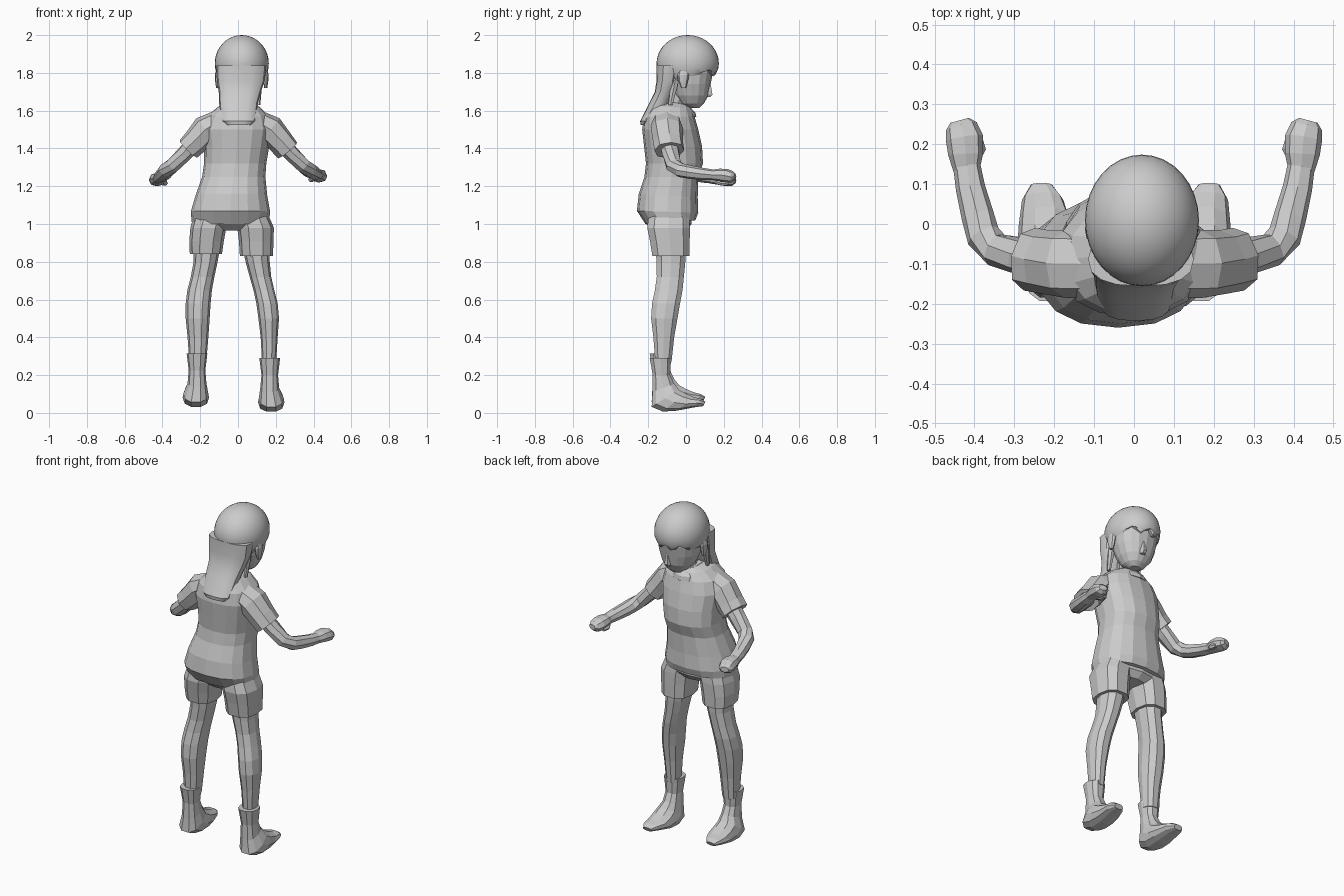
import bpy, bmesh
from math import sin, cos, pi, copysign
from mathutils import Vector


def skin(name, rings):
    """Bridge rings of points and cap both ends."""
    bm = bmesh.new()
    rows = [[bm.verts.new(p) for p in r] for r in rings]
    n = len(rows[0])
    for a, b in zip(rows, rows[1:]):
        for i in range(n):
            j = (i + 1) % n
            bm.faces.new((a[i], a[j], b[j], b[i]))
    bm.faces.new(rows[0])
    bm.faces.new(rows[-1])
    bmesh.ops.recalc_face_normals(bm, faces=bm.faces)
    return finish(name, bm)


def finish(name, bm):
    me = bpy.data.meshes.new(name)
    bm.to_mesh(me)
    bm.free()
    ob = bpy.data.objects.new(name, me)
    bpy.context.collection.objects.link(ob)
    return ob


def oval(n, power):
    for i in range(n):
        c, s = cos(2 * pi * i / n), sin(2 * pi * i / n)
        yield copysign(abs(c) ** power, c), copysign(abs(s) ** power, s)


def loft(name, secs, n=12, power=0.9, move=(0, 0, 0)):
    """Section = x min, x max, then (y, z) of its rear and its front point."""
    rings = []
    for x0, x1, ya, za, yb, zb in secs:
        mid = Vector(((x0 + x1) / 2, (ya + yb) / 2, (za + zb) / 2)) + Vector(move)
        u, v = Vector(((x1 - x0) / 2, 0, 0)), Vector((0, (yb - ya) / 2, (zb - za) / 2))
        rings.append([mid + u * c + v * s for c, s in oval(n, power)])
    return skin(name, rings)


def flat(x0, x1, y0, y1, z):
    return (x0, x1, y0, z, y1, z)


def tube(name, pts, n=8):
    """Point = x, y, z, half width, half height, swept along the path."""
    ps = [Vector(p[:3]) for p in pts]
    rings = []
    for i, p in enumerate(pts):
        t = (ps[min(i + 1, len(ps) - 1)] - ps[max(i - 1, 0)]).normalized()
        u = t.cross(Vector((0, 0, 1))).normalized()
        v = u.cross(t)
        rings.append([ps[i] + u * c * p[3] + v * s * p[4] for c, s in oval(n, 0.9)])
    return skin(name, rings)


# Shirt body with tilted hem
loft("shirt", [
    (-.245, .165, -.215, 1.0, .05, 1.02),
    (-.25, .17, -.26, 1.07, .065, 1.06),
    (-.225, .155, -.25, 1.16, .062, 1.14),
    flat(-.19, .145, -.22, .065, 1.25),
    flat(-.18, .15, -.212, .09, 1.32),
    flat(-.18, .165, -.222, .085, 1.41),
    flat(-.19, .18, -.232, .065, 1.50),
    flat(-.165, .165, -.222, .045, 1.57),
    (-.105, .115, -.195, 1.63, .03, 1.61),
    (-.06, .075, -.15, 1.65, .015, 1.63)], n=16, power=.85)

# Collar and neck
loft("collar", [
    (-.09, .095, -.17, 1.62, .055, 1.565),
    (-.085, .09, -.165, 1.64, .05, 1.59),
    (-.055, .07, -.13, 1.655, .01, 1.63)])
loft("neck", [flat(-.04, .06, -.1, .0, 1.6), flat(-.035, .08, -.08, .03, 1.70)], n=8)

# Sleeves, arms, fists and thumbs
for side, s, dz in (("right", 1, 0), ("left", -1, -.02)):
    tube(side + "_sleeve", [
        (s * .09, -.1, 1.55, .085, .06), (s * .17, -.1, 1.50, .085, .078),
        (s * .225, -.095, 1.435, .08, .07),
        (s * .262, -.088, 1.39 - dz * .4, .08, .066)])
    tube(side + "_arm", [
        (s * .2, -.1, 1.46, .05, .045), (s * .285, -.08, 1.37, .047, .042),
        (s * .345, -.065, 1.31, .043, .04),
        (s * .378, -.03, 1.285, .043, .038),
        (s * .392, .02, 1.275 + dz * .4, .041, .036),
        (s * .41, .09, 1.265 + dz * .7, .037, .032),
        (s * .42, .15, 1.26 + dz, .034, .027)])
    tube(side + "_fist", [
        (s * .42, .13, 1.26 + dz, .032, .026),
        (s * .422, .175, 1.26 + dz, .044, .033),
        (s * .425, .215, 1.256 + dz, .047, .036),
        (s * .433, .245, 1.25 + dz, .04, .03),
        (s * .437, .26, 1.25 + dz, .024, .016)])
    tube(side + "_thumb", [
        (s * .405, .155, 1.25 + dz, .014, .014),
        (s * .388, .19, 1.236 + dz, .017, .015),
        (s * .392, .222, 1.232 + dz, .01, .01)], n=6)

# Shorts: hip block plus two legs
loft("shorts_hips", [flat(-.12, .07, -.17, -.0, .965), flat(-.23, .16, -.21, .03, 1.0),
                     flat(-.22, .15, -.2, .03, 1.08)])
loft("left_shorts_leg", [
    flat(-.255, -.085, -.18, .02, .84), flat(-.258, -.075, -.195, .022, .91),
    flat(-.252, -.062, -.21, .025, .98), flat(-.23, -.04, -.2, .02, 1.06)], n=10, power=.8)
loft("right_shorts_leg", [
    flat(.01, .185, -.182, .022, .83), flat(.005, .188, -.195, .024, .91),
    flat(-.004, .19, -.21, .025, .98), flat(-.02, .155, -.2, .02, 1.06)], n=10, power=.8)

# Bare legs: (z, rear y, front y) shared, x range per side
levels = [(.90, -.165, .005), (.80, -.16, .0), (.72, -.158, -.008), (.65, -.168, -.015),
          (.58, -.183, -.028), (.50, -.188, -.042), (.40, -.175, -.06), (.27, -.165, -.075)]
spans = {
    "left": [(-.235, -.09), (-.235, -.108), (-.25, -.125), (-.268, -.138),
             (-.277, -.145), (-.277, -.15), (-.267, -.157), (-.258, -.168)],
    "right": [(.02, .165), (.04, .168), (.062, .176), (.082, .192),
              (.097, .21), (.108, .217), (.12, .21), (.127, .202)]}
for side, xs in spans.items():
    loft(side + "_leg", [flat(a, b, y0, y1, z) for (a, b), (z, y0, y1) in zip(xs, levels)], n=10)

# Ankle boots sweeping from shin to toe
for side, x, dz in (("right", .168, 0), ("left", -.217, .025)):
    o = .008 if side == "right" else -.006
    boot = [(.055, 0, -.195, .29, -.075, .29), (.052, 0, -.19, .265, -.078, .265),
            (.044, 0, -.178, .2, -.082, .2), (.05, 0, -.18, .11, -.06, .155),
            (.066, o, -.185, .03, -.035, .125), (.07, o, -.125, .005, .0, .105),
            (.066, o, -.05, .01, .045, .085), (.052, 2 * o, .04, .028, .08, .075),
            (.028, 2.5 * o, .09, .035, .103, .06)]
    loft(side + "_boot", [(x + k - w, x + k + w, ya, za, yb, zb)
                          for w, k, ya, za, yb, zb in boot], n=10, power=.85, move=(0, 0, dz))

# Face, nose and ears
loft("head", [
    flat(.0, .06, .02, .07, 1.615), flat(-.035, .09, -.03, .095, 1.638),
    flat(-.07, .115, -.06, .118, 1.68), flat(-.095, .135, -.08, .13, 1.74),
    flat(-.103, .143, -.09, .142, 1.80), flat(-.1, .14, -.09, .145, 1.87)], n=16, power=.9)
loft("nose", [flat(.02, .052, .09, .132, 1.672), flat(.017, .055, .09, .143, 1.685),
              flat(.028, .044, .1, .132, 1.745)], n=6)
for side, x in (("left", -.108), ("right", .147)):
    loft(side + "_ear", [flat(x - .008, x + .008, -.025, .0, 1.72),
                         flat(x - .013, x + .013, -.04, .01, 1.755),
                         flat(x - .015, x + .015, -.045, .018, 1.79),
                         flat(x - .008, x + .008, -.035, .01, 1.815)], n=8)

# Hair cap: a sphere whose underside is trimmed to a zigzag fringe
bm = bmesh.new()
bmesh.ops.create_uvsphere(bm, u_segments=32, v_segments=20, radius=1)
for k, v in enumerate(bm.verts):
    x, y = v.co.x, v.co.y
    v.co = Vector((.02 + .143 * x, .009 + .165 * y, 1.85 + .15 * v.co.z))
    front = min(max((v.co.y + .06) / .05, 0), 1)
    fringe = 1.80 + .018 * sin(x * 11 + 1)
    v.co.z = max(v.co.z, 1.74 + (fringe - 1.74) * front)
cap = finish("hair_cap", bm)

# Long hair down the back, and locks behind the ears
tail = loft("back_hair", [
    flat(-.115, .15, -.156, -.02, 1.84), flat(-.112, .142, -.156, -.04, 1.76),
    flat(-.102, .122, -.165, -.055, 1.70), flat(-.1, .105, -.195, -.08, 1.64),
    flat(-.095, .1, -.22, -.11, 1.59), flat(-.085, .092, -.243, -.15, 1.545),
    flat(-.06, .07, -.24, -.18, 1.525)], n=16, power=.8)
for side, x in (("left", -.085), ("right", .11)):
    loft(side + "_hair_lock", [flat(x - .02, x + .02, -.07, -.03, 1.80),
                               flat(x - .018, x + .016, -.085, -.045, 1.72),
                               flat(x - .01, x + .008, -.095, -.07, 1.63)], n=6)

# Smooth only the hair; the rest stays faceted
for ob in (cap, tail):
    bpy.ops.object.select_all(action='DESELECT')
    ob.select_set(True)
    bpy.context.view_layer.objects.active = ob
    bpy.ops.object.shade_smooth_by_angle(angle=.6)
